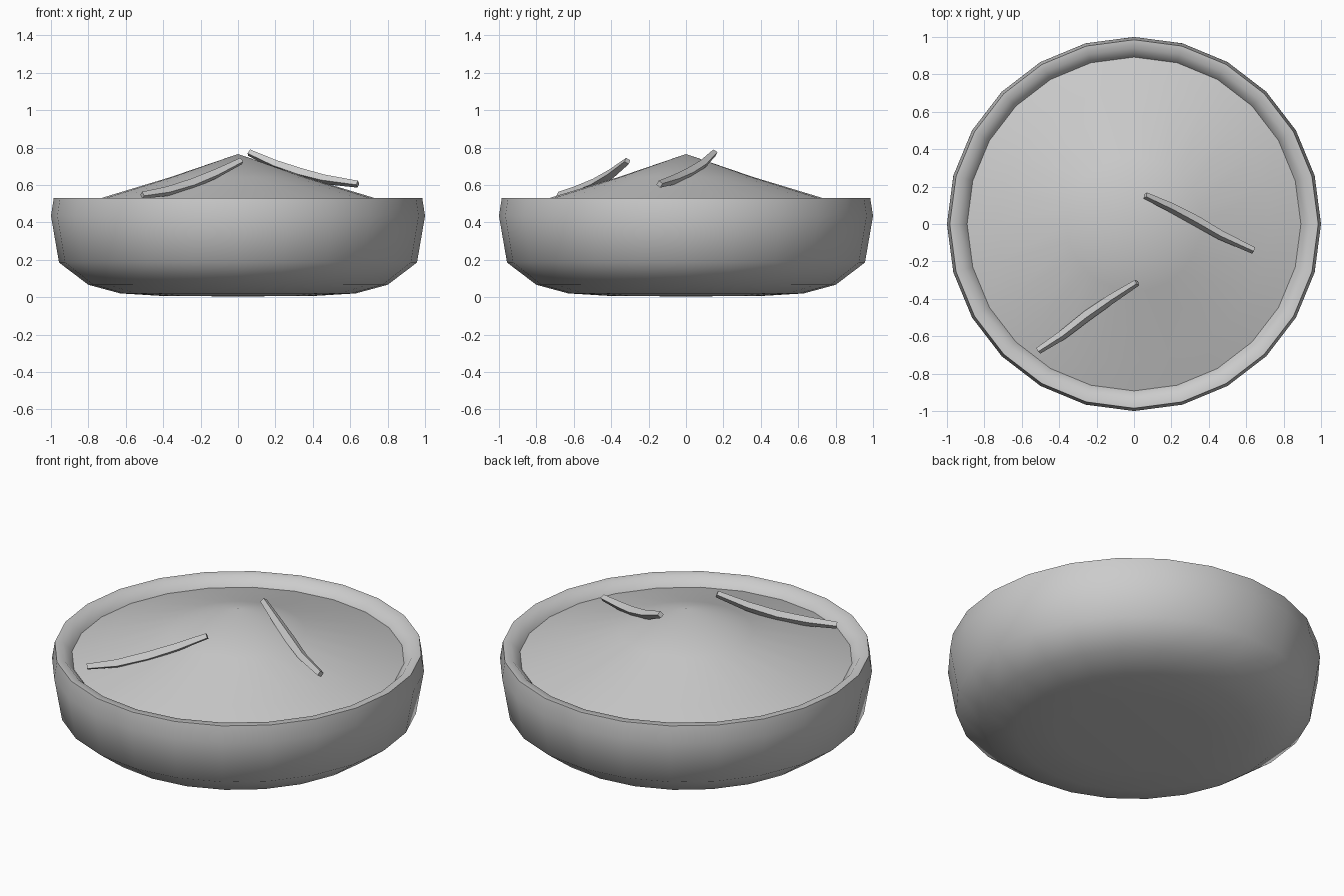
import bpy, bmesh, math
from mathutils import Vector

if "Cube" in bpy.data.objects:
    bpy.data.objects.remove(bpy.data.objects["Cube"])

SIDES = 24


def finish(bm, name, angle):
    bmesh.ops.recalc_face_normals(bm, faces=bm.faces)
    mesh = bpy.data.meshes.new(name)
    bm.to_mesh(mesh)
    bm.free()
    ob = bpy.data.objects.new(name, mesh)
    bpy.context.collection.objects.link(ob)
    bpy.ops.object.select_all(action='DESELECT')
    ob.select_set(True)
    bpy.context.view_layer.objects.active = ob
    bpy.ops.object.shade_smooth_by_angle(angle=math.radians(angle))
    return ob


def lathe(name, profile, angle):
    bm = bmesh.new()
    verts = [bm.verts.new((r, 0, z)) for r, z in profile]
    edges = [bm.edges.new(p) for p in zip(verts, verts[1:])]
    bmesh.ops.spin(bm, geom=verts + edges, cent=(0, 0, 0), axis=(0, 0, 1),
                   angle=math.tau, steps=SIDES)
    bmesh.ops.remove_doubles(bm, verts=bm.verts, dist=1e-4)
    return finish(bm, name, angle)


def stick(name, path, roll):
    # tapered square section swept along a sagging path
    bm = bmesh.new()
    pts = [Vector(p) for p in path]
    rings = []
    for i, p in enumerate(pts):
        t = (pts[min(i + 1, len(pts) - 1)] - pts[max(i - 1, 0)]).normalized()
        side = t.cross(Vector((0, 0, 1))).normalized()
        up = side.cross(t)
        bulge = math.sin(math.pi * i / (len(pts) - 1))
        radius = 0.019 + 0.010 * bulge
        ring = []
        for k in range(4):
            a = math.radians(roll + 45 + 90 * k)
            ring.append(bm.verts.new(p + radius * (side * math.cos(a) + up * math.sin(a))))
        rings.append(ring)
    for a, b in zip(rings, rings[1:]):
        for k in range(4):
            bm.faces.new((a[k], a[(k + 1) % 4], b[(k + 1) % 4], b[k]))
    bm.faces.new(rings[0])
    bm.faces.new(rings[-1])
    return finish(bm, name, 30)


# round bowl with a rolled rim and an inner lip
lathe("bowl", [(0, 0.004), (0.4, 0.006), (0.63, 0.02), (0.80, 0.066),
               (0.957, 0.185), (1.0, 0.435), (0.985, 0.53), (0.94, 0.528),
               (0.89, 0.475), (0.86, 0.40)], 50)
# heaped filling
lathe("filling_mound", [(0, 0.765), (0.36, 0.642), (0.73, 0.53), (0.90, 0.475)], 40)

# two sticks resting on the mound
stick("stick_right", [(0.06, 0.152, 0.772), (0.20, 0.087, 0.708), (0.335, 0.015, 0.662),
                      (0.46, -0.058, 0.63), (0.64, -0.142, 0.604)], 35)
stick("stick_left", [(0.017, -0.313, 0.728), (-0.12, -0.40, 0.659), (-0.25, -0.49, 0.605),
                     (-0.38, -0.592, 0.566), (-0.512, -0.678, 0.545)], -35)
